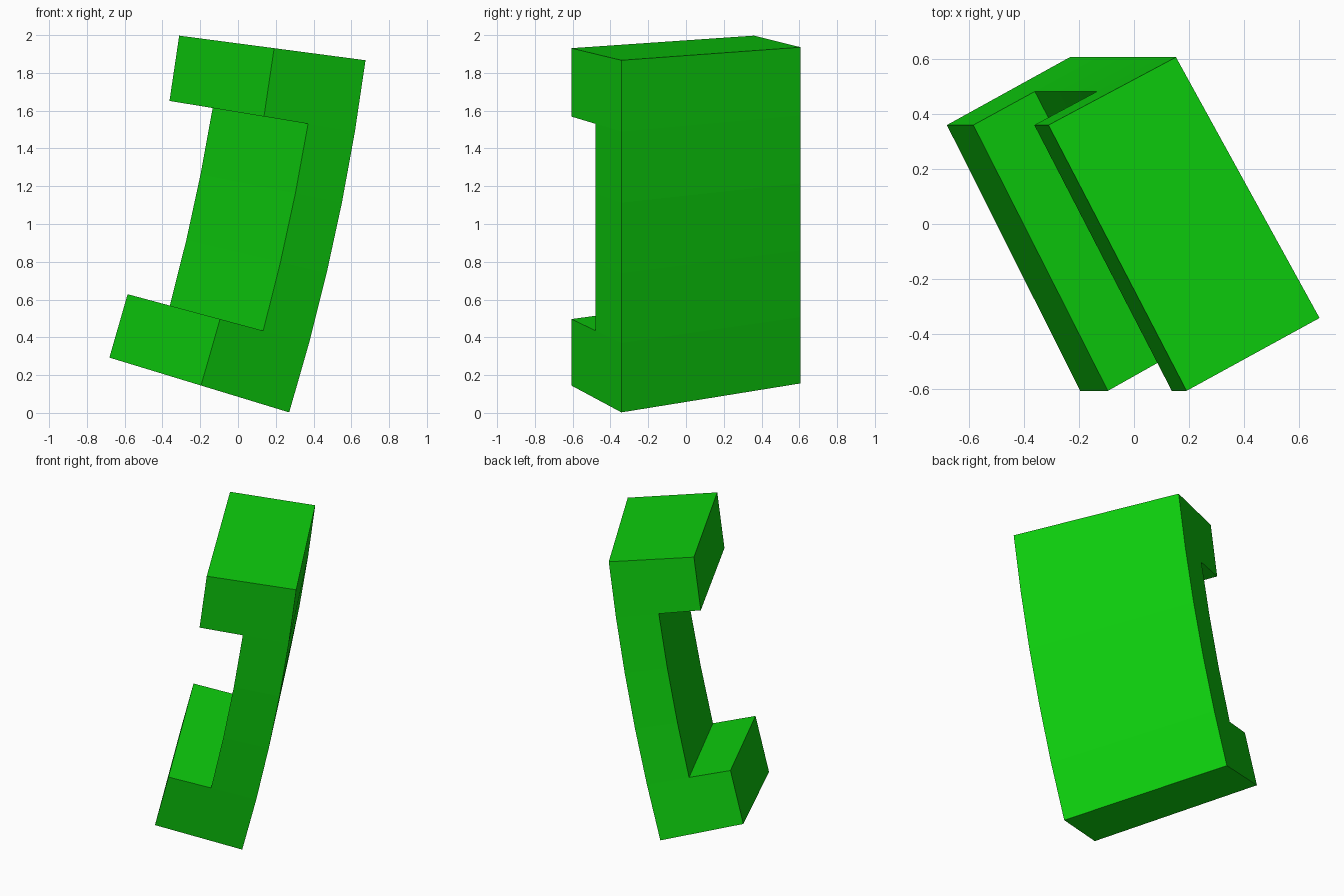
import bpy, bmesh, math

cube = bpy.data.objects.get("Cube")
if cube:
    bpy.data.objects.remove(cube, do_unlink=True)

# Single flat green
green = bpy.data.materials.new("green")
green.use_nodes = True
color = (0.004, 0.62, 0.004, 1.0)
green.diffuse_color = color
green.node_tree.nodes["Principled BSDF"].inputs["Base Color"].default_value = color

# Axis of the bend (parallel to y) and the angles below horizontal
AXIS_X, AXIS_Z = -10.84, 3.387
TOP, BOTTOM, STEPS = 7.52, 16.94, 5


def mix(p, q, t):
    return tuple(a + (b - a) * t for a, b in zip(p, q))


# Plan section as (radius, y): inner side a-b, notch floor f-e, outer side d-c
a, b, c, d = (10.62, 0.36), (11.127, -0.607), (11.615, -0.342), (11.088, 0.607)
e, f = mix(b, c, 0.485), mix(a, d, 0.495)
section = [a, b, e, c, d, f]
A, B, E, C, D, F = range(6)

bm = bmesh.new()
rings = []
for i in range(STEPS + 1):
    t = math.radians(TOP + (BOTTOM - TOP) * i / STEPS)
    rings.append([bm.verts.new((AXIS_X + r * math.cos(t), y, AXIS_Z - r * math.sin(t)))
                  for r, y in section])

# Curved walls: full section at both ends, thin backing between them
for i in range(STEPS):
    is_end = i in (0, STEPS - 1)
    outline = [A, B, E, C, D, F] if is_end else [E, C, D, F]
    for p, q in zip(outline, outline[1:] + outline[:1]):
        bm.faces.new((rings[i][p], rings[i][q], rings[i + 1][q], rings[i + 1][p]))

# End caps and the two side walls of the notch
for i in (0, STEPS):
    bm.faces.new(rings[i])
for i in (1, STEPS - 1):
    bm.faces.new([rings[i][k] for k in (A, B, E, F)])
bmesh.ops.recalc_face_normals(bm, faces=bm.faces)

mesh = bpy.data.meshes.new("curved_notched_block")
bm.to_mesh(mesh)
bm.free()
mesh.materials.append(green)
block = bpy.data.objects.new("curved_notched_block", mesh)
bpy.context.collection.objects.link(block)
